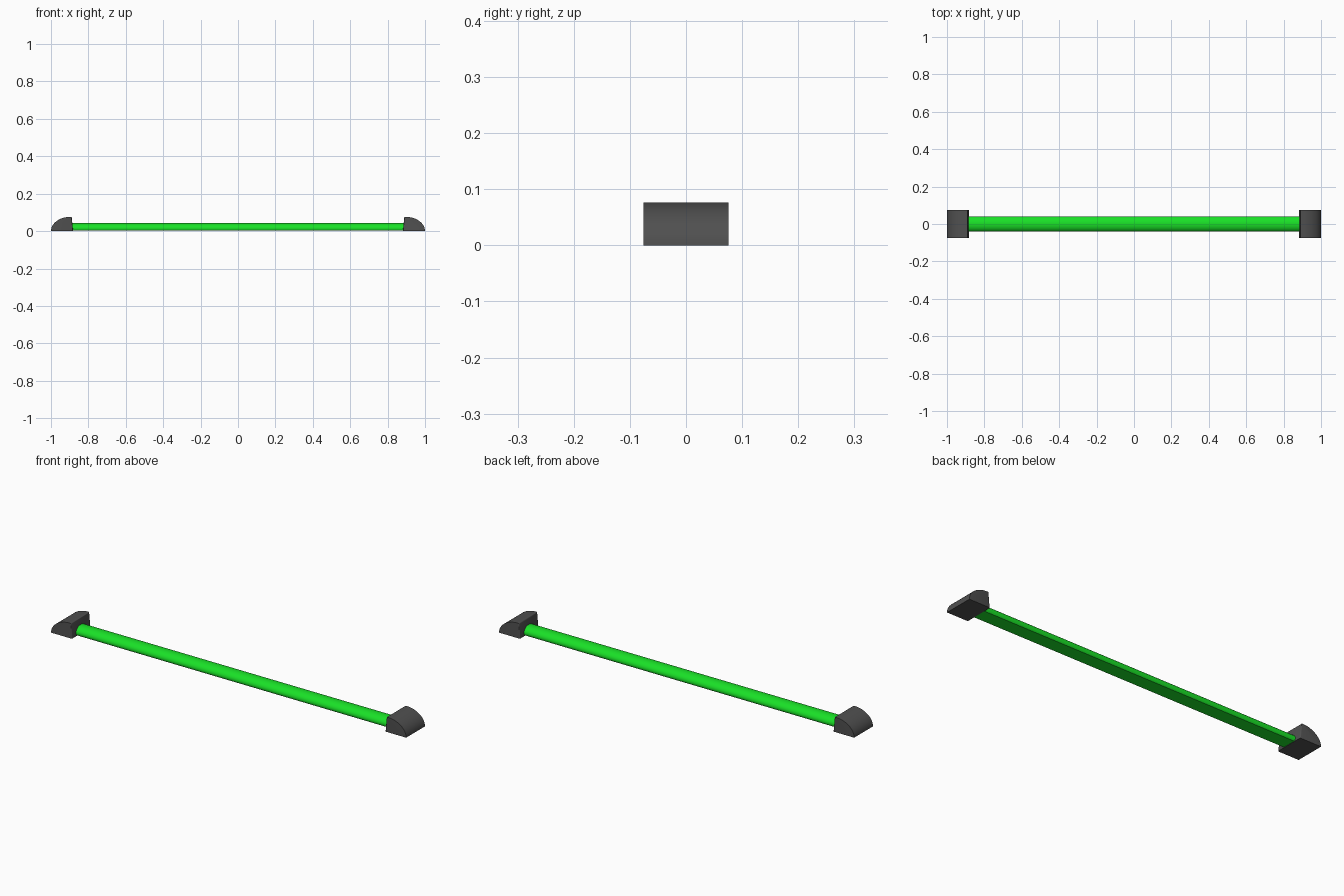
import bpy, bmesh
from math import sin, cos, pi, radians

if "Cube" in bpy.data.objects:
    bpy.data.objects.remove(bpy.data.objects["Cube"])


def finish(bm, name, color, angle):
    bmesh.ops.recalc_face_normals(bm, faces=bm.faces[:])
    mesh = bpy.data.meshes.new(name)
    bm.to_mesh(mesh)
    bm.free()
    obj = bpy.data.objects.new(name, mesh)
    bpy.context.collection.objects.link(obj)
    mat = bpy.data.materials.new(name + "_paint")
    mat.diffuse_color = color
    mat.use_nodes = True
    mat.node_tree.nodes["Principled BSDF"].inputs["Base Color"].default_value = mat.diffuse_color
    mesh.materials.append(mat)
    bpy.ops.object.select_all(action='DESELECT')
    obj.select_set(True)
    bpy.context.view_layer.objects.active = obj
    bpy.ops.object.shade_smooth_by_angle(angle=radians(angle))
    return obj


def extrude(points, offset):
    """Solid prism from a closed outline."""
    bm = bmesh.new()
    face = bm.faces.new([bm.verts.new(p) for p in points])
    ext = bmesh.ops.extrude_face_region(bm, geom=[face], use_keep_orig=True)
    verts = [v for v in ext["geom"] if isinstance(v, bmesh.types.BMVert)]
    bmesh.ops.translate(bm, verts=verts, vec=offset)
    return bm


# Long tube: domed top, tucked-in lower edges, flat underside
arch = [(0.041 * cos(pi * i / 16), 0.014 + 0.029 * sin(pi * i / 16)) for i in range(17)]
section = [(0.035, 0.002), (0.040, 0.007)] + arch + [(-0.040, 0.007), (-0.035, 0.002)]
bm = extrude([(-0.895, y, z) for y, z in section], (1.79, 0, 0))
finish(bm, "tube", (0.01, 0.75, 0.02, 1), 40)


# End caps: quarter-round outside, slightly slanted inner face with softened rim
def end_cap(name, side):
    W, H = 0.0757, 0.0765
    dome = [(1 - 0.105 * (1 - cos(pi / 2 * i / 12)), H * sin(pi / 2 * i / 12)) for i in range(13)]
    outline = [(0.882, 0)] + dome + [(0.889, H)]
    bm = extrude([(side * x, -W, z) for x, z in outline], (0, 2 * W, 0))
    rim = [e for e in bm.edges
           if all(abs(v.co.x) < 0.891 for v in e.verts)
           and sum(v.co.z for v in e.verts) > 0.01
           and not (abs(e.verts[0].co.y - e.verts[1].co.y) > 0.01 and e.verts[0].co.z < 0.01)]
    bmesh.ops.bevel(bm, geom=rim, offset=0.005, segments=3, profile=0.5, affect='EDGES')
    finish(bm, name, (0.08, 0.08, 0.08, 1), 35)


for name, side in (("left_end_cap", -1), ("right_end_cap", 1)):
    end_cap(name, side)
